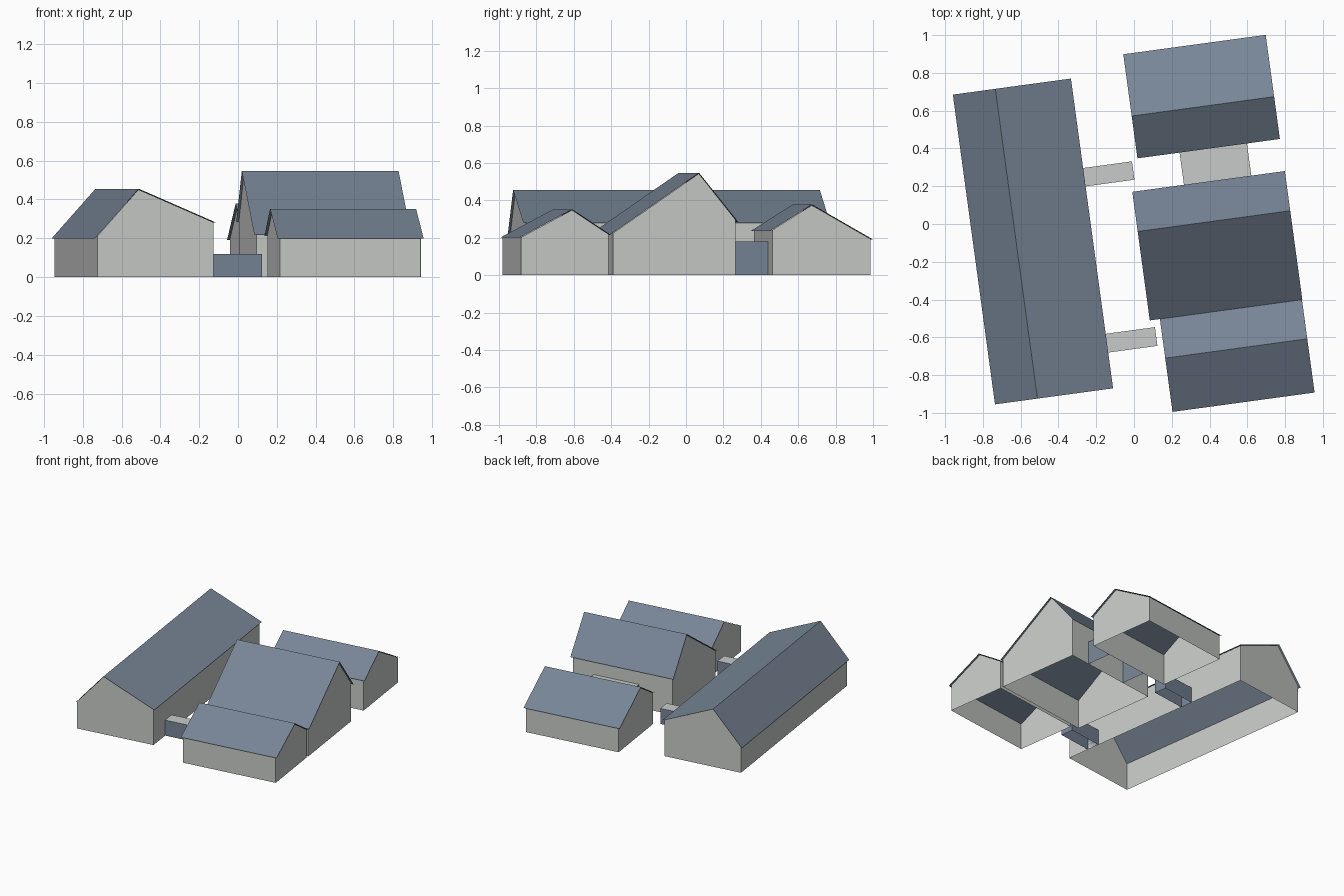
import bpy
import bmesh
import math

cube = bpy.data.objects.get("Cube")
if cube:
    bpy.data.objects.remove(cube, do_unlink=True)

TURN = math.radians(7.75)   # the whole yard is turned against the grid
OVERHANG = 0.013


def material(name, rgb):
    mat = bpy.data.materials.new(name)
    mat.use_nodes = True
    mat.diffuse_color = (*rgb, 1)
    mat.node_tree.nodes["Principled BSDF"].inputs["Base Color"].default_value = (*rgb, 1)
    return mat


pale = material("pale grey wall", (0.58, 0.60, 0.585))
slate = material("slate blue", (0.185, 0.235, 0.305))


def make(name, faces, mats):
    """Build a flat-shaded object from (points, material index) faces."""
    bm = bmesh.new()
    for points, index in faces:
        face = bm.faces.new([bm.verts.new(p) for p in points])
        face.material_index = index
    bmesh.ops.remove_doubles(bm, verts=bm.verts, dist=0.0001)
    bmesh.ops.recalc_face_normals(bm, faces=bm.faces)
    # Roof sheets must look upward
    bm.normal_update()
    flip = [f for f in bm.faces if f.normal.z < -0.1]
    if flip:
        bmesh.ops.reverse_faces(bm, faces=bm.faces)
    mesh = bpy.data.meshes.new(name)
    bm.to_mesh(mesh)
    bm.free()
    for mat in mats:
        mesh.materials.append(mat)
    obj = bpy.data.objects.new(name, mesh)
    obj.rotation_euler.z = TURN
    bpy.context.collection.objects.link(obj)
    return obj


def house(name, low, ridge, high, run, along_x):
    """Open-bottomed gabled house; low, ridge and high are (across, height)."""
    def place(s, t, z):
        return (s, t, z) if along_x else (t, s, z)

    # Two roof slopes that overhang the walls
    start, end = run
    slopes = []
    for a, b in ((low, ridge), (ridge, high)):
        slopes.append(([place(start, *a), place(end, *a),
                        place(end, *b), place(start, *b)], 0))
    make(name + "_roof", slopes, [slate])

    # Walls tucked just under the roof
    def inset(eave):
        k = OVERHANG / abs(ridge[0] - eave[0])
        return (eave[0] + (ridge[0] - eave[0]) * k,
                eave[1] + (ridge[1] - eave[1]) * k - 0.004)

    a, b = inset(low), inset(high)
    top = (ridge[0], ridge[1] - 0.004)
    s, e = start + OVERHANG, end - OVERHANG
    walls = []
    for end_pos in (s, e):
        walls.append(([place(end_pos, a[0], 0), place(end_pos, b[0], 0),
                       place(end_pos, *b), place(end_pos, *top),
                       place(end_pos, *a)], 0))
    for eave in (a, b):
        walls.append(([place(s, eave[0], 0), place(e, eave[0], 0),
                       place(e, *eave), place(s, *eave)], 0))
    make(name + "_walls", walls, [pale])


def passage(name, x, y, height):
    """Low link with slate sides and a pale flat top."""
    ring = [(x[0], y[0]), (x[1], y[0]), (x[1], y[1]), (x[0], y[1])]
    faces = [([(*p, height) for p in ring], 1)]
    for p, q in zip(ring, ring[1:] + ring[:1]):
        faces.append(([(*p, 0), (*q, 0), (*q, height), (*p, height)], 0))
    make(name, faces, [slate, pale])


# Long barn
house("long_barn", (-0.858, 0.20), (-0.631, 0.455), (-0.227, 0.28),
      (-0.847, 0.808), False)

# Row of three houses
house("front_house", (-1.013, 0.20), (-0.726, 0.352), (-0.517, 0.215),
      (0.068, 0.827), True)
house("middle_house", (-0.517, 0.22), (-0.042, 0.547), (0.170, 0.283),
      (0.014, 0.829), True)
house("back_house", (0.342, 0.237), (0.568, 0.378), (0.898, 0.19),
      (0.065, 0.826), True)

# Links between the buildings
passage("front_passage", (-0.24, 0.036), (-0.656, -0.556), 0.12)
passage("rear_passage", (-0.24, 0.034), (0.232, 0.330), 0.12)
passage("house_link", (0.29, 0.65), (0.157, 0.355), 0.18)
